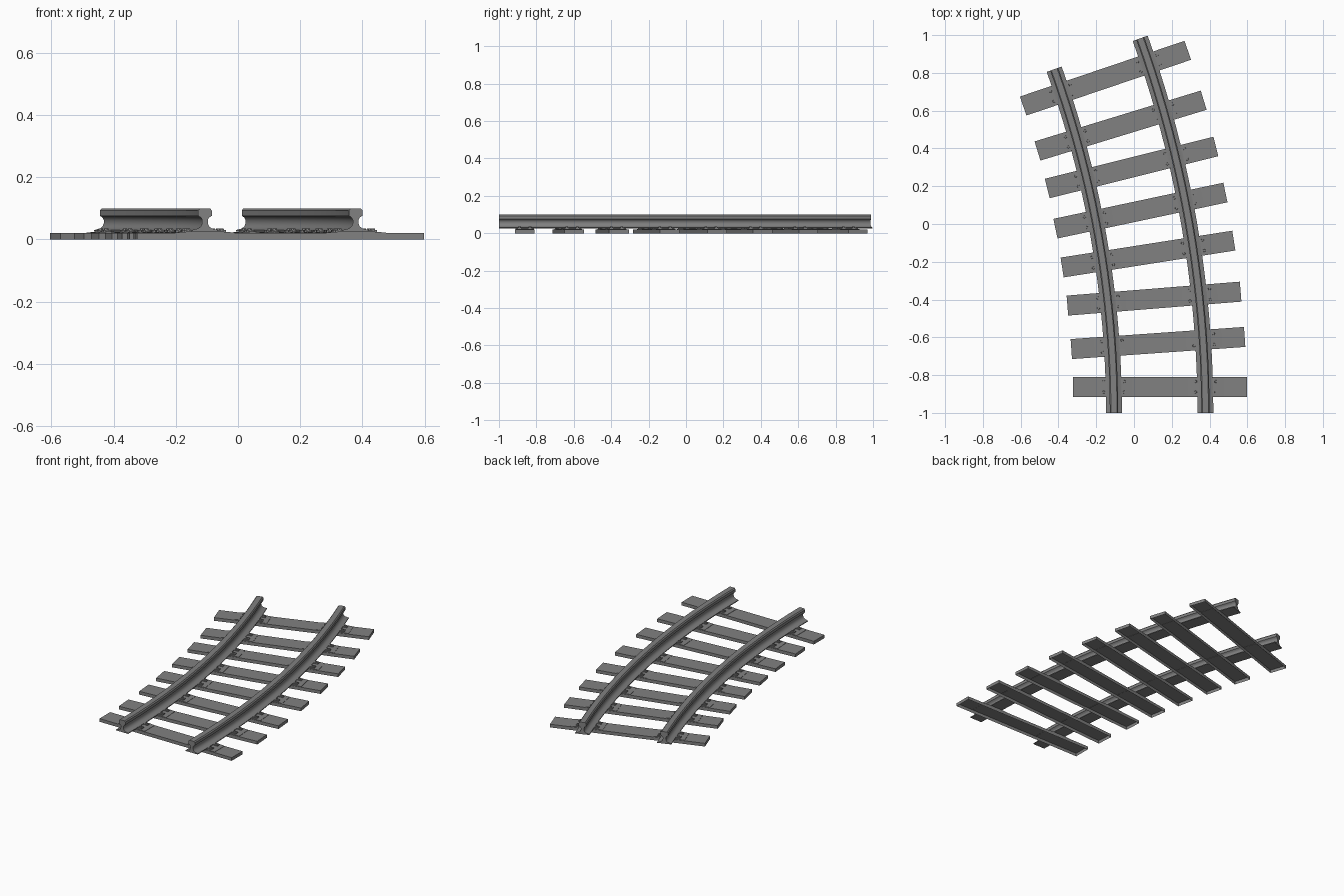
import bpy
import bmesh
import math
from mathutils import Matrix, Vector

cube = bpy.data.objects.get("Cube")
if cube:
    bpy.data.objects.remove(cube, do_unlink=True)

# One grey for the whole track
grey = bpy.data.materials.new("track grey")
grey.use_nodes = True
GREY = (0.22, 0.22, 0.22, 1)
grey.diffuse_color = GREY
grey.node_tree.nodes["Principled BSDF"].inputs["Base Color"].default_value = GREY

# The track bends around a point far to the right
BEND_X, BEND_Y = -5.49, -1.0
RADII = {"right_rail": 5.384, "left_rail": 5.868}
SWEEP = math.radians(19.75)
HALF_GAUGE = 0.243


def finish(name, bm, smooth=False):
    bmesh.ops.recalc_face_normals(bm, faces=bm.faces)
    mesh = bpy.data.meshes.new(name)
    bm.to_mesh(mesh)
    bm.free()
    mesh.materials.append(grey)
    obj = bpy.data.objects.new(name, mesh)
    bpy.context.collection.objects.link(obj)
    if smooth:
        bpy.ops.object.select_all(action="DESELECT")
        obj.select_set(True)
        bpy.context.view_layer.objects.active = obj
        bpy.ops.object.shade_smooth_by_angle(angle=math.radians(35))
    return obj


def loft(bm, rings):
    """Joins equal closed rings of points and caps both ends."""
    rows = [[bm.verts.new(p) for p in ring] for ring in rings]
    for a, b in zip(rows, rows[1:]):
        for i in range(len(a)):
            j = (i + 1) % len(a)
            bm.faces.new((a[i], a[j], b[j], b[i]))
    bm.faces.new(rows[0])
    bm.faces.new(rows[-1])


def box(bm, centre, size, place):
    matrix = place @ Matrix.Translation(centre) @ Matrix.Diagonal((*size, 1))
    return bmesh.ops.create_cube(bm, size=1, matrix=matrix)["verts"]


# Rails: foot, hollow web and bevelled head swept along the bend
half = [(0.042, 0.025), (0.042, 0.030), (0.022, 0.035), (0.013, 0.042),
        (0.009, 0.052), (0.009, 0.062), (0.013, 0.070), (0.022, 0.076),
        (0.022, 0.093), (0.016, 0.100)]
profile = half + [(-x, z) for x, z in reversed(half)]
STEPS = 20
for name, radius in RADII.items():
    bm = bmesh.new()
    rings = []
    for k in range(STEPS + 1):
        a = SWEEP * k / STEPS
        rings.append([(BEND_X + (radius + u) * math.cos(a),
                       BEND_Y + (radius + u) * math.sin(a), z) for u, z in profile])
    loft(bm, rings)
    finish(name, bm, smooth=True)

# Sleepers: centre and turn in degrees, front to back
sleepers = [(0.137, -0.862, 0), (0.127, -0.63, 4), (0.106, -0.395, 4.6),
            (0.074, -0.159, 8.9), (0.034, 0.071, 12), (-0.013, 0.299, 14),
            (-0.071, 0.521, 17), (-0.151, 0.772, 18.7)]
plate_half = [(0.095, 0.019), (0.095, 0.022), (0.042, 0.026)]
plate_profile = plate_half + [(-x, z) for x, z in reversed(plate_half)]

for number, (x, y, turn) in enumerate(sleepers, 1):
    place = Matrix.Translation((x, y, 0)) @ Matrix.Rotation(math.radians(turn), 4, "Z")

    # Sleeper shell, open underneath
    bm = bmesh.new()
    box(bm, (0, 0, 0.01), (0.92, 0.106, 0.02), place)
    bm.normal_update()
    bmesh.ops.delete(bm, geom=[f for f in bm.faces if f.normal.z < -0.5], context="FACES_ONLY")
    sleeper = finish(f"sleeper_{number}", bm)

    # Sloped plates under the rails, each with four clips and bolts
    plates, fixings = bmesh.new(), bmesh.new()
    for side in (-1, 1):
        seat = place @ Matrix.Translation((side * HALF_GAUGE, 0, 0))
        loft(plates, [[seat @ Vector((u, v, z)) for u, z in plate_profile]
                      for v in (-0.05, 0.05)])
        for u in (-0.054, 0.054):
            for v in (-0.028, 0.028):
                box(fixings, (u * 0.93, v, 0.027), (0.034, 0.022, 0.007), seat)
                bmesh.ops.create_cone(
                    fixings, cap_ends=True, segments=6, radius1=0.009, radius2=0.007,
                    depth=0.012, matrix=seat @ Matrix.Translation((u, v, 0.029)))
    finish(f"rail_plates_{number}", plates)
    finish(f"clips_and_bolts_{number}", fixings)
